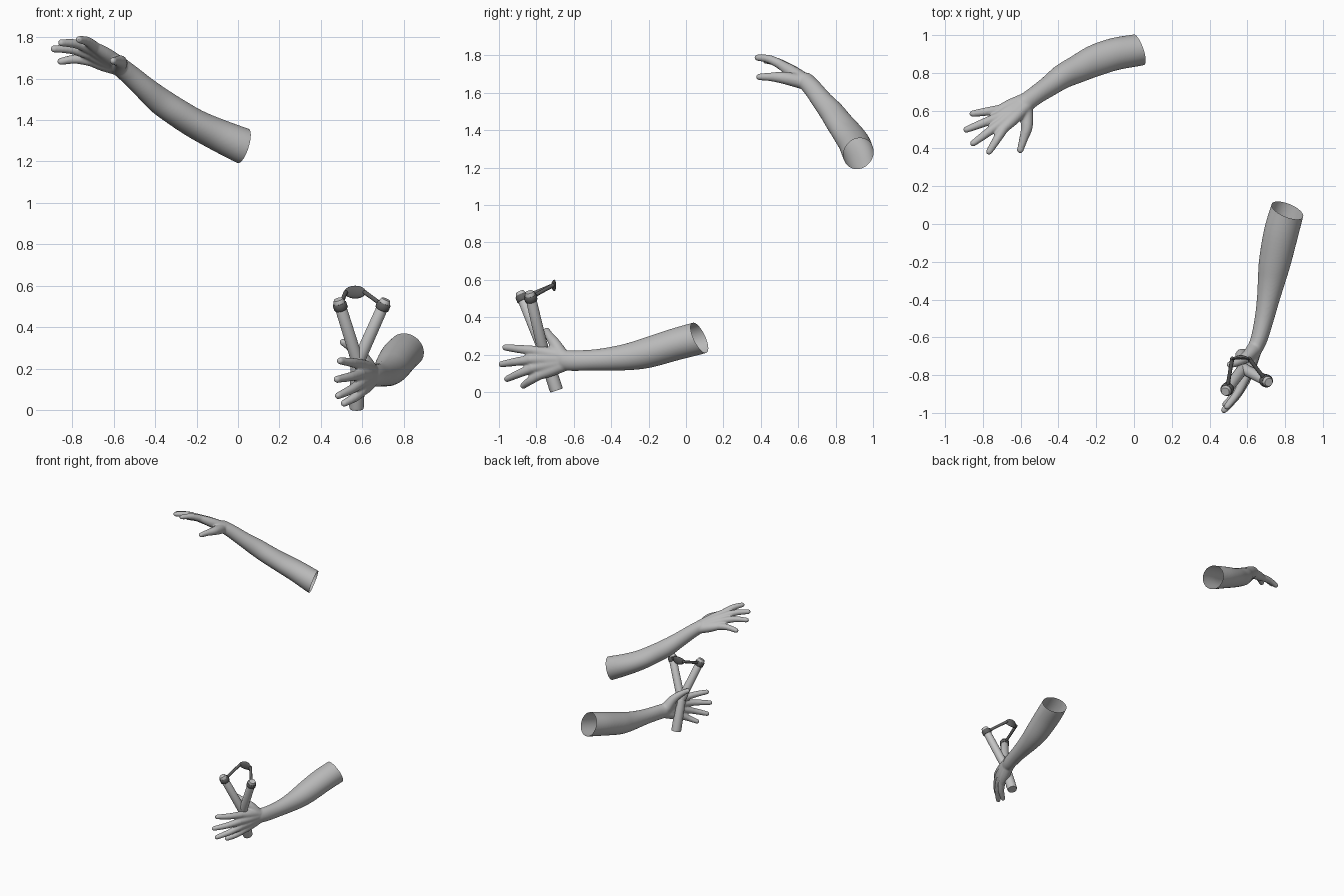
import bpy, bmesh, math
from mathutils import Vector

if "Cube" in bpy.data.objects:
    bpy.data.objects.remove(bpy.data.objects["Cube"])


def material(name, v):
    m = bpy.data.materials.new(name)
    m.diffuse_color = (*v, 1)
    m.use_nodes = True
    m.node_tree.nodes["Principled BSDF"].inputs["Base Color"].default_value = m.diffuse_color
    return m


SKIN = material("skin grey", (0.5, 0.5, 0.5))
WOOD = material("wood grey", (0.55, 0.55, 0.55))
RUBBER = material("dark rubber", (0.12, 0.12, 0.12))


def spline(pts, n=5):
    """Smooth curve through points of (x, y, z, side radius, up radius)."""
    out = []
    for i in range(len(pts) - 1):
        p0, p1 = pts[max(i - 1, 0)], pts[i]
        p2, p3 = pts[i + 1], pts[min(i + 2, len(pts) - 1)]
        for k in range(n):
            t = k / n
            out.append([0.5 * (2 * b + (c - a) * t + (2 * a - 5 * b + 4 * c - d) * t * t
                               + (3 * b - a - 3 * c + d) * t ** 3)
                        for a, b, c, d in zip(p0, p1, p2, p3)])
    return out + [list(pts[-1])]


def tube(bm, pts, sides=20, smooth=True, rounded=True):
    """Closed tube along a path, with optional round ends."""
    pts = [tuple(p) if len(p) == 5 else (*p, p[3]) for p in pts]
    path = spline(pts) if smooth else pts
    n = len(path)
    stations = []
    for i, p in enumerate(path):
        c = Vector(p[:3])
        t = (Vector(path[min(i + 1, n - 1)][:3]) - Vector(path[max(i - 1, 0)][:3])).normalized()
        stations.append((c, t, p[3], p[4]))
    if rounded:
        for end, sign in ((0, -1), (-1, 1)):
            c, t, a, b = stations[end]
            caps = [(c + t * sign * a * math.sin(q), t, a * math.cos(q), b * math.cos(q))
                    for q in (0.4, 0.8, 1.15, 1.4)]
            stations = caps[::-1] + stations if sign < 0 else stations + caps
    rings = []
    for c, t, a, b in stations:
        ref = Vector((0, 0, 1)) if abs(t.z) < 0.9 else Vector((0, 1, 0))
        side = t.cross(ref).normalized()
        up = side.cross(t)
        rings.append([bm.verts.new(c + side * a * math.cos(2 * math.pi * k / sides)
                                   + up * b * math.sin(2 * math.pi * k / sides))
                      for k in range(sides)])
    for r, s in zip(rings, rings[1:]):
        for k in range(sides):
            j = (k + 1) % sides
            bm.faces.new((r[k], r[j], s[j], s[k]))
    bm.faces.new(rings[0][::-1])
    bm.faces.new(rings[-1])


def finish(name, bm, mat):
    bmesh.ops.recalc_face_normals(bm, faces=bm.faces)
    me = bpy.data.meshes.new(name)
    bm.to_mesh(me)
    bm.free()
    me.materials.append(mat)
    ob = bpy.data.objects.new(name, me)
    bpy.context.collection.objects.link(ob)
    bpy.ops.object.select_all(action='DESELECT')
    ob.select_set(True)
    bpy.context.view_layer.objects.active = ob
    bpy.ops.object.shade_smooth_by_angle(angle=math.radians(40))
    return ob


def make_arm(name, forearm, cut_normal, fingers, thumb, bulge):
    """Forearm, palm and fingers fused into one skin, open at the elbow."""
    bm = bmesh.new()
    end = Vector(forearm[0][:3])
    normal = Vector(cut_normal).normalized()
    tube(bm, [(*(end + normal * 0.04), *forearm[0][3:])] + forearm, 32)
    wrist = Vector(forearm[-1][:3])
    knuckles = [Vector(f[0]) for f in fingers]
    middle = sum(knuckles, Vector()) / 4
    for base, tip in fingers:
        base, tip = Vector(base), Vector(tip)
        # palm bone, then finger
        root = wrist + (base - middle) * 0.3
        tube(bm, [(*root, 0.036), (*root.lerp(base, 0.55), 0.034), (*base, 0.025)])
        tip = tip + (base - tip).normalized() * 0.016
        mid = base.lerp(tip, 0.5) + Vector(bulge)
        tube(bm, [(*base, 0.026), (*mid, 0.0225), (*tip, 0.0175)])
    tube(bm, thumb)
    bmesh.ops.recalc_face_normals(bm, faces=bm.faces)
    me = bpy.data.meshes.new(name + "_base")
    bm.to_mesh(me)
    bm.free()
    base_ob = bpy.data.objects.new(name + "_base", me)
    bpy.context.collection.objects.link(base_ob)
    rm = base_ob.modifiers.new("fuse", 'REMESH')
    rm.mode = 'VOXEL'
    rm.voxel_size = 0.006
    sm = base_ob.modifiers.new("soften", 'SMOOTH')
    sm.factor = 0.5
    sm.iterations = 7
    dg = bpy.context.evaluated_depsgraph_get()
    fused = bpy.data.meshes.new_from_object(base_ob.evaluated_get(dg))
    bpy.data.objects.remove(base_ob)
    bm = bmesh.new()
    bm.from_mesh(fused)
    bmesh.ops.bisect_plane(bm, geom=bm.verts[:] + bm.edges[:] + bm.faces[:],
                           plane_co=end, plane_no=normal, clear_outer=True)
    return finish(name, bm, SKIN)


# raised open arm
make_arm("raised_arm",
         [(0.025, 0.922, 1.275, 0.085, 0.087), (-0.1, 0.90, 1.33, 0.086, 0.078),
          (-0.206, 0.865, 1.382, 0.084, 0.071), (-0.3, 0.82, 1.44, 0.074, 0.068),
          (-0.377, 0.782, 1.493, 0.066, 0.065), (-0.45, 0.73, 1.555, 0.056, 0.056),
          (-0.52, 0.682, 1.617, 0.05, 0.05), (-0.575, 0.642, 1.662, 0.05, 0.045)],
         (1, 0.35, -0.32),
         [((-0.69, 0.505, 1.752), (-0.775, 0.37, 1.792)),
          ((-0.712, 0.53, 1.742), (-0.864, 0.418, 1.775)),
          ((-0.722, 0.565, 1.718), (-0.902, 0.494, 1.745)),
          ((-0.712, 0.605, 1.685), (-0.87, 0.582, 1.682))],
         [(-0.575, 0.62, 1.66, 0.04), (-0.567, 0.52, 1.68, 0.032),
          (-0.585, 0.45, 1.685, 0.023), (-0.602, 0.392, 1.685, 0.018)],
         (0, 0, 0.01))

# arm gripping the slingshot
make_arm("gripping_arm",
         [(0.812, 0.072, 0.29, 0.09, 0.088), (0.778, -0.05, 0.257, 0.092, 0.086),
          (0.746, -0.2, 0.212, 0.085, 0.082), (0.728, -0.3, 0.19, 0.073, 0.073),
          (0.71, -0.4, 0.178, 0.06, 0.063), (0.69, -0.5, 0.171, 0.051, 0.056),
          (0.665, -0.6, 0.168, 0.045, 0.055), (0.645, -0.65, 0.17, 0.042, 0.054)],
         (0.41, 1, 0.47),
         [((0.59, -0.81, 0.222), (0.484, -0.98, 0.24)),
          ((0.592, -0.825, 0.175), (0.468, -0.998, 0.147)),
          ((0.592, -0.815, 0.13), (0.474, -0.968, 0.065)),
          ((0.595, -0.785, 0.09), (0.502, -0.88, 0.027))],
         [(0.635, -0.665, 0.19, 0.042), (0.6, -0.7, 0.255, 0.032),
          (0.55, -0.73, 0.3, 0.023), (0.508, -0.745, 0.328, 0.018)],
         (0.008, -0.004, 0))

# slingshot handle
FORK = Vector((0.578, -0.765, 0.23))
bm = bmesh.new()
tube(bm, [(0.572, -0.692, 0.008, 0.033), (0.572, -0.696, 0.02, 0.036),
          (*FORK, 0.034)], 20, False, False)
finish("slingshot_handle", bm, WOOD)

# prongs with dark wrapping, bands and pouch
POUCH = Vector((0.565, -0.705, 0.57))
for side, top in ((-1, (0.483, -0.888, 0.535)), (1, (0.714, -0.838, 0.535))):
    label = "left" if side < 0 else "right"
    top = Vector(top)
    at = lambda f: FORK.lerp(top, f)
    bm = bmesh.new()
    tube(bm, [(*at(-0.04), 0.032), (*at(0.1), 0.03), (*at(0.96), 0.028),
              (*at(1.0), 0.022)], 20, False, False)
    finish(label + "_prong", bm, WOOD)
    bm = bmesh.new()
    tube(bm, [(*at(0.84), 0.03), (*at(0.855), 0.034), (*at(0.93), 0.034),
              (*at(0.945), 0.03)], 20, False, False)
    finish(label + "_wrapping", bm, RUBBER)
    bm = bmesh.new()
    grip = at(0.9)
    edge = POUCH + Vector((side * 0.045, -0.008, 0))
    tube(bm, [(*grip, 0.011), (*grip.lerp(edge, 0.5), 0.010), (*edge, 0.011)], 10, False)
    finish(label + "_band", bm, RUBBER)

bm = bmesh.new()
bmesh.ops.create_uvsphere(bm, u_segments=24, v_segments=12, radius=1)
for v in bm.verts:
    x, y, z = v.co
    # cupped lens shape
    v.co = POUCH + Vector((x * 0.052, y * 0.011 - 0.014 * x * x, z * 0.031))
finish("pouch", bm, RUBBER)
